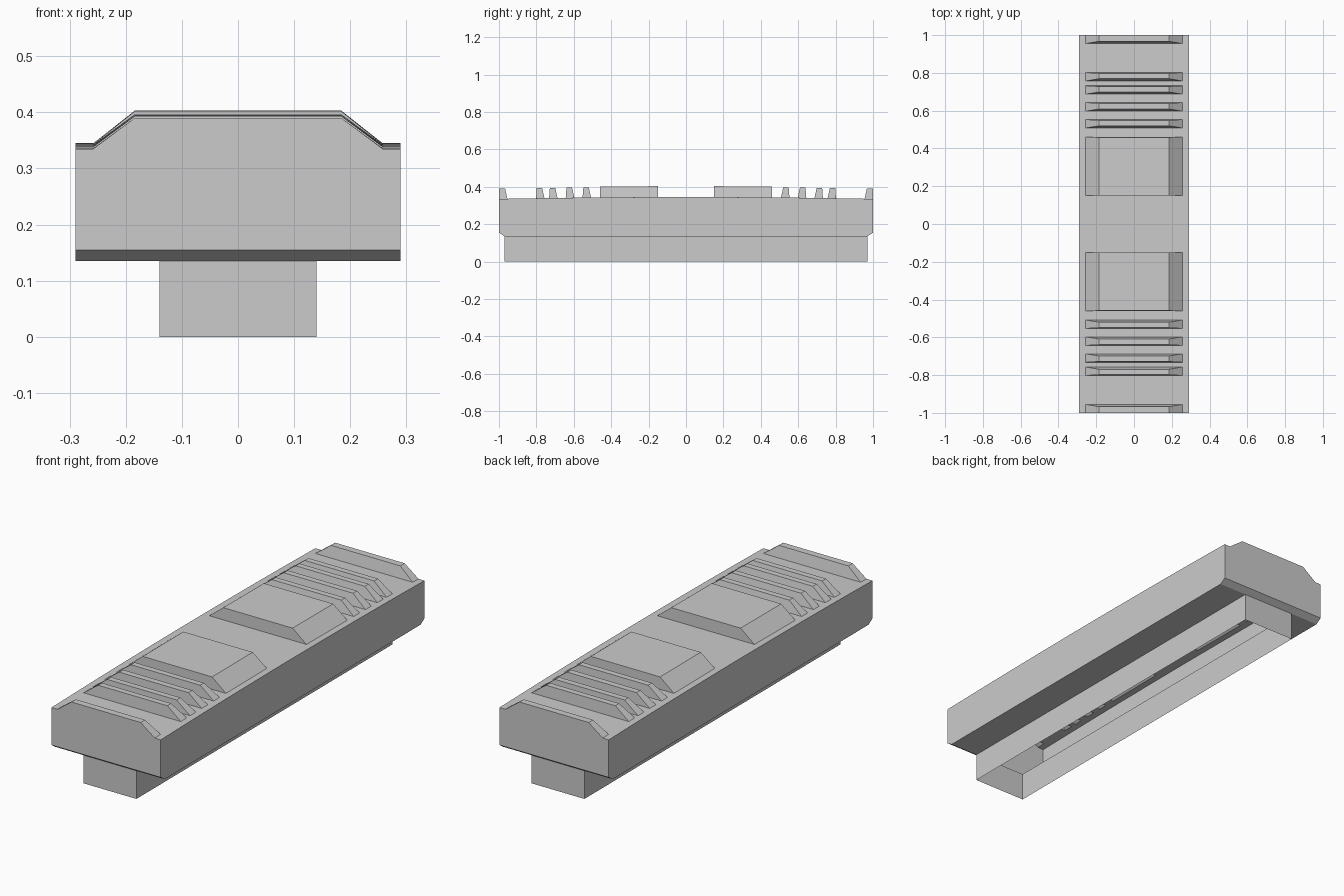
import bpy, bmesh
from mathutils import Vector

if "Cube" in bpy.data.objects:
    bpy.data.objects.remove(bpy.data.objects["Cube"])

W, L = 0.29, 1.0            # half width, half length of the housing
FW, FL = 0.14, 0.97         # half width, half length of the foot
Z_FOOT, Z_CHAMFER = 0.135, 0.155
TOP_X, BASE_X = 0.184, 0.258

# raised parts on one half: inner y, outer y
PAD = (0.15, 0.46)
RIBS = [(0.508, 0.553), (0.597, 0.643), (0.687, 0.732), (0.757, 0.802)]
END_RIB = (0.955, 1.0)
RAISED = [PAD] + RIBS + [END_RIB]


def crown(y):
    """Height of the gently arched top surface."""
    return 0.345 - 0.01 * y * y


def make(name, faces):
    bm = bmesh.new()
    for f in faces:
        bm.faces.new([bm.verts.new(Vector(p)) for p in f])
    bmesh.ops.remove_doubles(bm, verts=bm.verts, dist=1e-5)
    bmesh.ops.recalc_face_normals(bm, faces=bm.faces)
    me = bpy.data.meshes.new(name)
    bm.to_mesh(me)
    bm.free()
    ob = bpy.data.objects.new(name, me)
    bpy.context.collection.objects.link(ob)
    return ob


def top_strip(x0, x1, y0, y1):
    return [(x0, y0, crown(y0)), (x1, y0, crown(y0)),
            (x1, y1, crown(y1)), (x0, y1, crown(y1))]


def raised_part(s, y0, y1, z0, z1, in_slope, out_slope, closed=True):
    """Hollow trapezoid bar: top, two slopes, inner and outer walls."""
    a, b = s * y0, s * y1
    ta, tb = s * (y0 + in_slope), s * (y1 - out_slope)
    ca, cb = crown(y0), crown(y1)
    inner = [(-BASE_X, a, ca), (BASE_X, a, ca), (TOP_X, ta, z0), (-TOP_X, ta, z0)]
    outer = [(-BASE_X, b, cb), (BASE_X, b, cb), (TOP_X, tb, z1), (-TOP_X, tb, z1)]
    faces = [inner, [inner[3], inner[2], outer[2], outer[3]],
             [inner[1], outer[1], outer[2], inner[2]],
             [inner[0], outer[0], outer[3], inner[3]]]
    if closed:
        faces.append(outer)
    return faces


# housing: open shell with holes below the raised parts
shell = []
stations = [0.0] + [y for part in RAISED for y in part]
for s in (1, -1):
    for y0, y1 in zip(stations, stations[1:]):
        if (y0, y1) in RAISED:
            for m in (1, -1):
                shell.append(top_strip(m * BASE_X, m * W, s * y0, s * y1))
        else:
            shell.append(top_strip(-W, W, s * y0, s * y1))
    # end wall follows the end rib profile
    zt = crown(L) + 0.055
    half = [(W, Z_CHAMFER), (W, crown(L)), (BASE_X, crown(L)), (TOP_X, zt)]
    outline = half + [(-x, z) for x, z in reversed(half)]
    shell.append([(x, s * L, z) for x, z in outline])
    # lower end chamfer
    shell.append([(-W, s * L, Z_CHAMFER), (W, s * L, Z_CHAMFER),
                  (W, s * FL, Z_FOOT), (-W, s * FL, Z_FOOT)])
    # long side wall and underside ledge
    ys = sorted(set(stations + [-y for y in stations]))
    shell.append([(s * W, -FL, Z_FOOT), (s * W, FL, Z_FOOT), (s * W, L, Z_CHAMFER)]
                 + [(s * W, y, crown(y)) for y in reversed(ys)]
                 + [(s * W, -L, Z_CHAMFER)])
    shell.append([(s * FW, -FL, Z_FOOT), (s * W, -FL, Z_FOOT),
                  (s * W, FL, Z_FOOT), (s * FW, FL, Z_FOOT)])
make("housing", shell)

# pads and ribs, mirrored front to back
for s, side in ((1, "back"), (-1, "front")):
    make(side + "_pad", raised_part(s, *PAD, 0.403, 0.402, 0.001, 0.001))
    for i, (y0, y1) in enumerate(RIBS):
        z = crown(y0) + 0.054
        make(f"{side}_rib_{i + 1}", raised_part(s, y0, y1, z, z, 0.012, 0.004))
    z = crown(L) + 0.055
    make(side + "_end_rib", raised_part(s, *END_RIB, z, z, 0.012, 0, closed=False))

# foot: open-bottomed rectangular skirt
corners = [(-FW, -FL), (FW, -FL), (FW, FL), (-FW, FL)]
make("foot", [[(*p, 0), (*q, 0), (*q, Z_FOOT), (*p, Z_FOOT)]
              for p, q in zip(corners, corners[1:] + corners[:1])])
